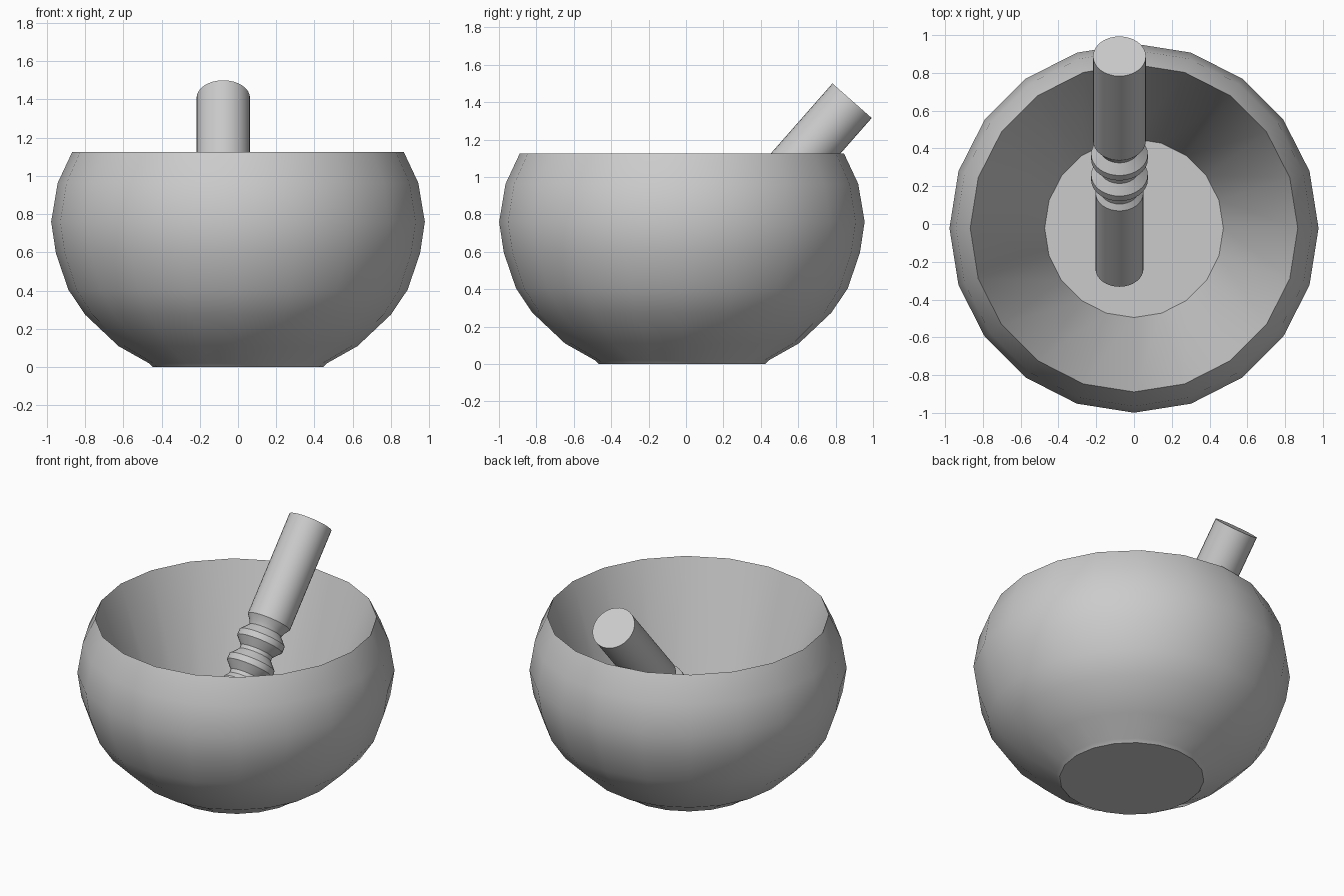
import bpy, bmesh, math
from mathutils import Vector

if "Cube" in bpy.data.objects:
    bpy.data.objects.remove(bpy.data.objects["Cube"])


def lathe(name, profile, sides):
    """Revolve (radius, z) points around z; flat caps close both ends."""
    bm = bmesh.new()
    rings = []
    for r, z in profile:
        rings.append([bm.verts.new((r * math.cos(2 * math.pi * i / sides),
                                    r * math.sin(2 * math.pi * i / sides), z))
                      for i in range(sides)])
    for a, b in zip(rings, rings[1:]):
        for i in range(sides):
            j = (i + 1) % sides
            bm.faces.new((a[i], a[j], b[j], b[i]))
    bm.faces.new(rings[0][::-1])
    bm.faces.new(rings[-1])
    bmesh.ops.recalc_face_normals(bm, faces=bm.faces)
    mesh = bpy.data.meshes.new(name)
    bm.to_mesh(mesh)
    bm.free()
    obj = bpy.data.objects.new(name, mesh)
    bpy.context.collection.objects.link(obj)
    bpy.ops.object.select_all(action='DESELECT')
    obj.select_set(True)
    bpy.context.view_layer.objects.active = obj
    bpy.ops.object.shade_smooth_by_angle(angle=math.radians(30))
    return obj


# Bowl: rounded outside, sharp rim, straight tapered inside down to the floor
bowl = lathe("mortar_bowl", [
    (0.445, 0), (0.465, 0.02), (0.625, 0.11), (0.80, 0.275), (0.887, 0.405),
    (0.952, 0.595), (0.977, 0.76), (0.943, 0.963), (0.867, 1.125),
    (0.473, 0.027)], 20)
bowl.location = (0, -0.022, 0)

# Pestle: plain shaft, two collar rings, thicker handle
shaft = [(0.115, 0), (0.127, 0.012), (0.127, 0.62), (0.105, 0.65)]
collars = []
for t in (0.745, 0.91):
    collars += [(0.105, t - 0.07), (0.15, t - 0.02), (0.15, t + 0.02), (0.105, t + 0.07)]
handle = [(0.115, 1.005), (0.14, 1.04), (0.14, 1.715)]
pestle = lathe("pestle", shaft + collars + handle, 32)
bottom, top = Vector((-0.077, -0.245, 0.12)), Vector((-0.077, 0.89, 1.41))
pestle.rotation_euler = (top - bottom).to_track_quat('Z', 'Y').to_euler()
pestle.location = bottom
